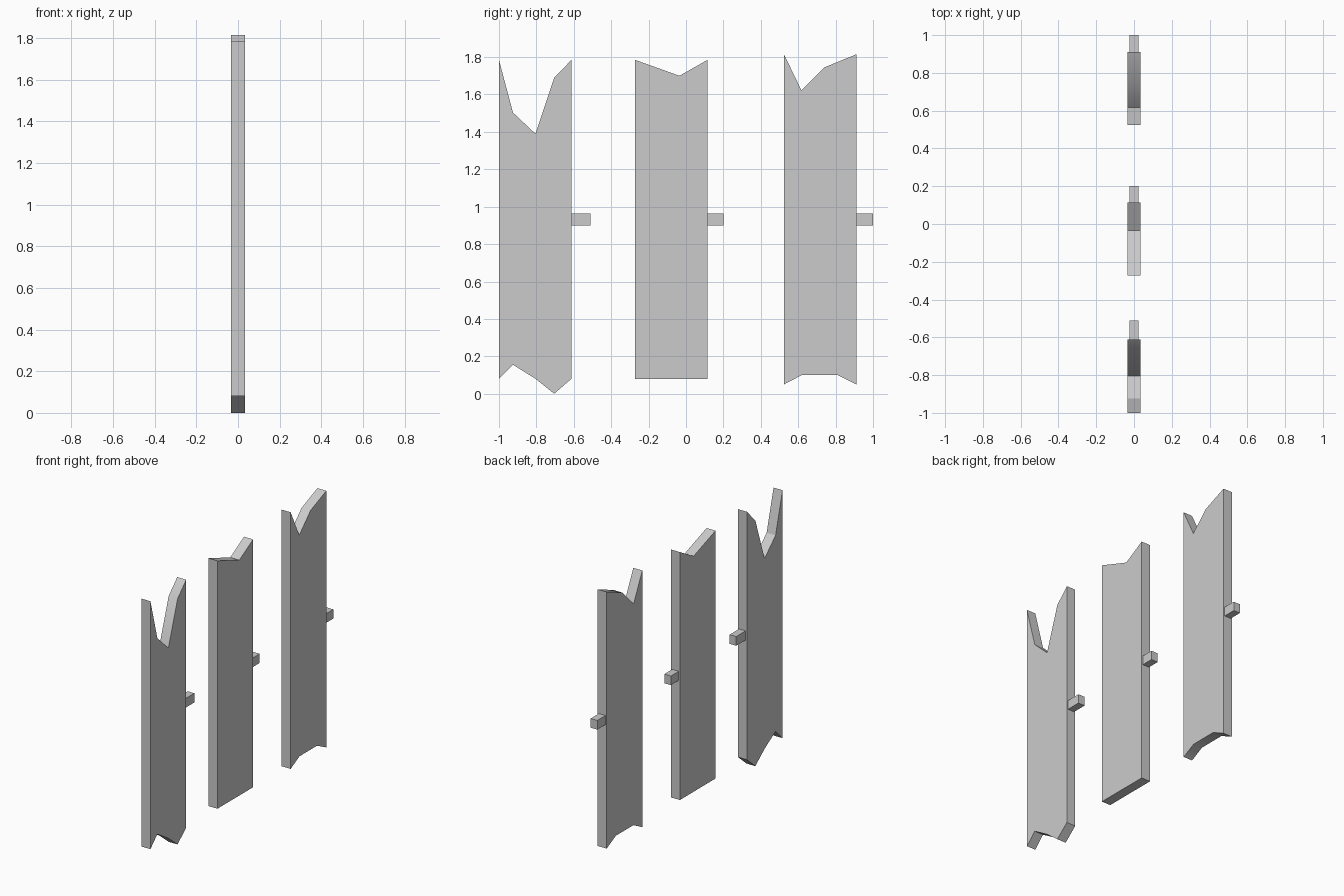
import bpy, bmesh, math

if "Cube" in bpy.data.objects:
    bpy.data.objects.remove(bpy.data.objects["Cube"])

PLANK_HALF, PEG_HALF = 0.034, 0.025
PEG_Z = (0.90, 0.963)


def extrude_profile(name, points, half):
    """Extrude a closed (y, z) outline symmetrically along x."""
    bm = bmesh.new()
    face = bm.faces.new([bm.verts.new((-half, y, z)) for y, z in points])
    ext = bmesh.ops.extrude_face_region(bm, geom=[face], use_keep_orig=True)
    verts = [g for g in ext["geom"] if isinstance(g, bmesh.types.BMVert)]
    bmesh.ops.translate(bm, verts=verts, vec=(2 * half, 0, 0))
    bmesh.ops.recalc_face_normals(bm, faces=bm.faces)
    mesh = bpy.data.meshes.new(name)
    bm.to_mesh(mesh)
    bm.free()
    obj = bpy.data.objects.new(name, mesh)
    bpy.context.collection.objects.link(obj)
    bpy.ops.object.select_all(action='DESELECT')
    obj.select_set(True)
    bpy.context.view_layer.objects.active = obj
    bpy.ops.object.shade_smooth_by_angle(angle=math.radians(30))
    return obj


# Broken planks: bottom edge left to right, top edge left to right, peg tip y
planks = {
    "left": ([(-1.0, 0.08), (-0.925, 0.155), (-0.805, 0.08), (-0.705, 0.0), (-0.612, 0.08)],
             [(-1.0, 1.785), (-0.925, 1.503), (-0.805, 1.39), (-0.705, 1.69), (-0.612, 1.785)],
             -0.51),
    "middle": ([(-0.272, 0.08), (0.115, 0.08)],
               [(-0.272, 1.785), (-0.035, 1.70), (0.115, 1.785)],
               0.20),
    "right": ([(0.524, 0.05), (0.62, 0.10), (0.81, 0.10), (0.911, 0.05)],
              [(0.524, 1.815), (0.617, 1.622), (0.74, 1.745), (0.911, 1.815)],
              1.0),
}

for side, (bottom, top, tip) in planks.items():
    extrude_profile(f"{side}_plank", bottom + top[::-1], PLANK_HALF)
    # Short rail stub on the plank's edge
    edge, (z0, z1) = bottom[-1][0], PEG_Z
    extrude_profile(f"{side}_rail_stub", [(edge, z0), (tip, z0), (tip, z1), (edge, z1)], PEG_HALF)
